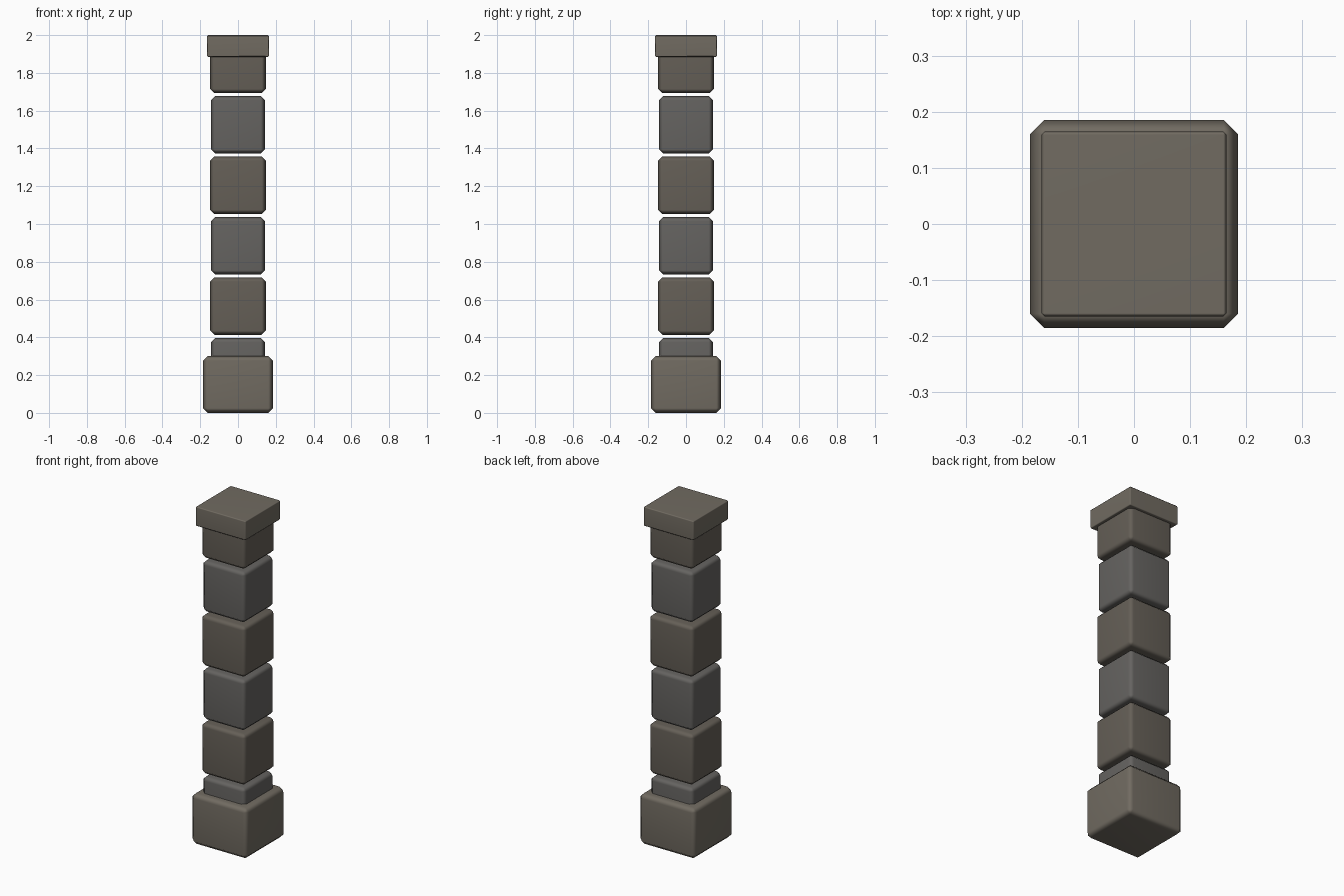
import bpy

if "Cube" in bpy.data.objects:
    bpy.data.objects.remove(bpy.data.objects["Cube"])


def material(name, rgb):
    m = bpy.data.materials.new(name)
    m.diffuse_color = (*rgb, 1)
    m.use_nodes = True
    m.node_tree.nodes["Principled BSDF"].inputs["Base Color"].default_value = m.diffuse_color
    return m


warm = material("warm_stone", (0.165, 0.147, 0.120))
brown = material("brown_stone", (0.130, 0.115, 0.095))
grey = material("grey_stone", (0.130, 0.125, 0.118))


def block(name, half, z0, z1, chamfer, mat):
    """Square stone with chamfered edges and softened shading."""
    bpy.ops.mesh.primitive_cube_add(size=1, location=(0, 0, (z0 + z1) / 2))
    ob = bpy.context.object
    ob.name = name
    ob.scale = (2 * half, 2 * half, z1 - z0)
    bpy.ops.object.transform_apply(location=False, rotation=False, scale=True)
    ob.data.materials.append(mat)
    bevel = ob.modifiers.new("chamfer", "BEVEL")
    bevel.width = chamfer
    bevel.segments = 1
    bpy.ops.object.modifier_apply(modifier=bevel.name)
    bpy.ops.object.shade_smooth()
    ob.modifiers.new("flat_sides", "WEIGHTED_NORMAL")
    return ob


# Wide foot stone
block("base", 0.185, 0.0, 0.302, 0.025, warm)

# Stacked shaft stones, alternating slightly in width, with open joints
for i in range(6):
    z = 0.093 + 0.32 * i
    wide = i % 2 == 1
    block(f"shaft_stone_{i + 1}", 0.147 if wide else 0.142, z, z + 0.304,
          0.022, brown if wide else grey)

# Cap slab
block("cap", 0.165, 1.885, 2.0, 0.006, warm)
